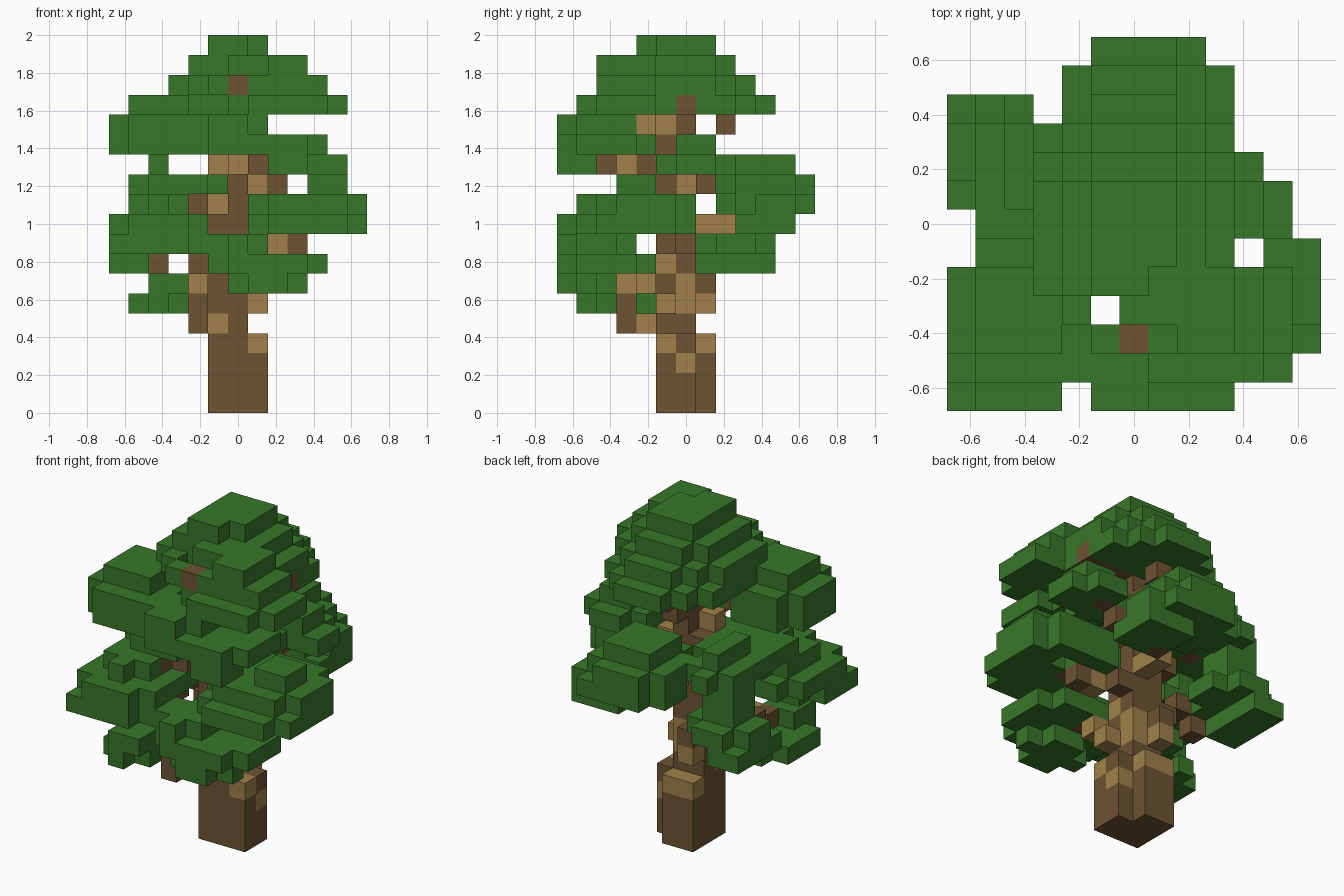
import bpy
import bmesh
import random
from mathutils import Vector

random.seed(4)
CUBE = 2 / 19  # edge length of one block

default_cube = bpy.data.objects.get("Cube")
if default_cube:
    bpy.data.objects.remove(default_cube, do_unlink=True)


def make_material(name, colour):
    material = bpy.data.materials.new(name)
    material.use_nodes = True
    material.diffuse_color = (*colour, 1)
    shader = next(n for n in material.node_tree.nodes if n.type == "BSDF_PRINCIPLED")
    shader.inputs["Base Color"].default_value = (*colour, 1)
    shader.inputs["Roughness"].default_value = 0.9
    return material


leaf_green = make_material("leaf green", (0.039, 0.186, 0.022))
dark_bark = make_material("dark bark", (0.155, 0.087, 0.033))
light_bark = make_material("light bark", (0.355, 0.222, 0.07))

occupied = {}  # block position -> part name


def place(block, part):
    occupied.setdefault(block, part)


# Trunk: stout base with one missing corner, tapering upwards
def trunk_section(bottom, top, x0, x1, y0, y1):
    for z in range(bottom, top):
        for x in range(x0, x1 + 1):
            for y in range(y0, y1 + 1):
                if (x, y) != (1, 1):
                    place((x, y, z), "trunk")


trunk_section(0, 4, -1, 1, -1, 1)
trunk_section(4, 10, -1, 0, -1, 0)
trunk_section(10, 17, 0, 0, -1, 0)


# Branches: block paths through a few points
def branch(name, *points):
    for start, end in zip(points, points[1:]):
        a, b = Vector(start), Vector(end)
        steps = int(max(abs(c) for c in b - a))
        for i in range(steps + 1):
            place(tuple(round(c) for c in a.lerp(b, i / steps)), name)


branch("low_right_branch", (-1, -1, 4), (-2, -2, 4), (-2, -3, 4), (-2, -3, 6), (-3, -3, 6))
branch("low_right_fork", (-2, -3, 6), (-2, -2, 6))
branch("low_front_branch", (0, -1, 5), (1, -1, 5), (1, -3, 7))
branch("low_back_branch", (-1, 0, 5), (-1, 1, 5), (-1, 1, 6), (-2, 0, 7), (-3, 0, 8), (-4, 0, 7), (-5, 1, 8))
branch("left_branch", (0, 0, 8), (2, -1, 8), (3, -1, 8), (3, -2, 9))
branch("back_branch", (0, 0, 9), (0, 2, 9), (1, 3, 9), (1, 4, 10))
branch("right_branch", (-1, -1, 9), (-2, -1, 10), (-3, -3, 10))
branch("upper_left_branch", (0, 0, 10), (1, 0, 11), (2, 1, 11), (3, 1, 12))
branch("upper_back_branch", (-1, 0, 10), (-3, 1, 11))
branch("front_branch", (0, -1, 11), (0, -3, 12), (1, -4, 12), (1, -4, 13))
branch("upper_right_branch", (-1, 0, 11), (-1, -1, 12), (-2, -2, 13), (-4, -3, 13))
branch("crown_front_branch", (0, -1, 13), (1, -2, 14), (0, -3, 15), (0, -4, 16))
branch("crown_back_branch", (0, 0, 13), (0, 1, 13), (0, 2, 14), (0, 2, 15))
branch("crown_left_branch", (0, 0, 15), (3, 0, 15))


# Foliage: flat-bottomed rounded domes of blocks that shrink layer by layer
def clump(name, x0, x1, y0, y1, base, layers):
    cx, cy = (x0 + x1) / 2, (y0 + y1) / 2
    rx, ry = (x1 - x0 + 1) / 2, (y1 - y0 + 1) / 2
    for i in range(layers):
        scale = 1 - 0.85 * (i / layers) ** 1.2
        for x in range(x0, x1 + 1):
            for y in range(y0, y1 + 1):
                reach = abs((x - cx) / (rx * scale)) ** 2 + abs((y - cy) / (ry * scale)) ** 2
                gap = (x, y) in {(-1, -3), (4, -1)}
                ragged = i > 0 and reach > 0.7 and random.random() < 0.15
                if reach <= 1 and not gap and not ragged:
                    place((x, y, base + i), name)


clump("crown_base_foliage", -3, 3, -3, 4, 15, 1)
clump("crown_foliage", -3, 3, -4, 3, 16, 3)
clump("crown_front_foliage", 0, 5, -5, -1, 15, 3)
clump("upper_right_foliage", -6, -2, -5, -1, 13, 1)
clump("upper_right_top_foliage", -6, -2, -5, -1, 14, 2)
clump("front_foliage", -2, 4, -6, -2, 13, 1)
clump("front_top_foliage", -2, 1, -6, -2, 14, 1)
clump("front_hanging_foliage", 2, 3, -6, -5, 12, 1)
clump("upper_left_foliage", 2, 5, -1, 2, 12, 2)
clump("upper_back_foliage", -5, -3, 0, 4, 11, 2)
clump("back_foliage", -2, 2, 2, 6, 11, 2)
clump("back_middle_foliage", -2, 3, 3, 6, 10, 1)
clump("back_hanging_foliage", 1, 3, 3, 5, 9, 1)
clump("left_foliage", 1, 6, -5, 0, 9, 1)
clump("left_upper_foliage", 1, 6, -4, 0, 10, 1)
clump("left_top_foliage", 4, 5, -3, -2, 11, 1)
clump("right_tip_foliage", -6, -5, -6, -5, 8, 1)
clump("right_hanging_foliage", -6, -2, -6, -3, 8, 1)
clump("right_foliage", -6, -2, -6, -1, 9, 1)
clump("right_upper_foliage", -5, -3, -5, -1, 10, 1)
clump("right_top_foliage", -5, -1, -3, 1, 11, 1)
clump("low_back_foliage", -6, -3, 1, 4, 8, 3)
clump("low_back_hanging_foliage", -6, -5, 1, 4, 7, 1)
clump("low_front_foliage", -1, 4, -6, -2, 7, 1)
clump("low_front_top_foliage", -1, 1, -6, -3, 8, 1)
clump("low_front_hanging_foliage", 0, 3, -6, -4, 6, 1)
clump("low_right_foliage", -5, -3, -5, -1, 5, 1)
clump("low_right_top_foliage", -4, -3, -5, -4, 6, 1)

# Blocks of paler bark on the trunk and branches
PALE = {(1, 0, 2), (1, -1, 3), (0, 1, 3), (-1, 1, 3), (-1, -1, 4), (-2, -2, 4), (1, -1, 5),
        (0, 0, 5), (-1, 1, 5), (-2, -3, 6), (-2, -2, 6), (1, -2, 6), (0, 0, 6), (0, -1, 7),
        (2, -1, 8), (0, 1, 9), (0, 2, 9), (-2, -1, 10), (-1, 0, 10), (1, 0, 11), (-1, -1, 12),
        (0, -3, 12), (1, -2, 14), (0, -1, 14)}

# Mesh each part from the block sides that are open to the air
AXES = [Vector(a) for a in ((1, 0, 0), (0, 1, 0), (0, 0, 1))]


def build_part(name):
    bm = bmesh.new()
    for block, part in occupied.items():
        if part != name:
            continue
        centre = Vector(block) + AXES[2] / 2
        for k in range(3):
            for sign in (-1, 1):
                normal = AXES[k] * sign
                if tuple(int(c) for c in Vector(block) + normal) in occupied:
                    continue
                u, v = AXES[(k + 1) % 3] / 2, AXES[(k + 2) % 3] / 2 * sign
                middle = centre + normal / 2
                corners = (middle - u - v, middle + u - v, middle + u + v, middle - u + v)
                face = bm.faces.new([bm.verts.new(c * CUBE) for c in corners])
                face.material_index = int(block in PALE)
    bmesh.ops.remove_doubles(bm, verts=bm.verts, dist=CUBE / 100)
    mesh = bpy.data.meshes.new(name)
    bm.to_mesh(mesh)
    bm.free()
    for material in [leaf_green] if "foliage" in name else [dark_bark, light_bark]:
        mesh.materials.append(material)
    bpy.context.collection.objects.link(bpy.data.objects.new(name, mesh))


for part_name in dict.fromkeys(occupied.values()):
    build_part(part_name)
